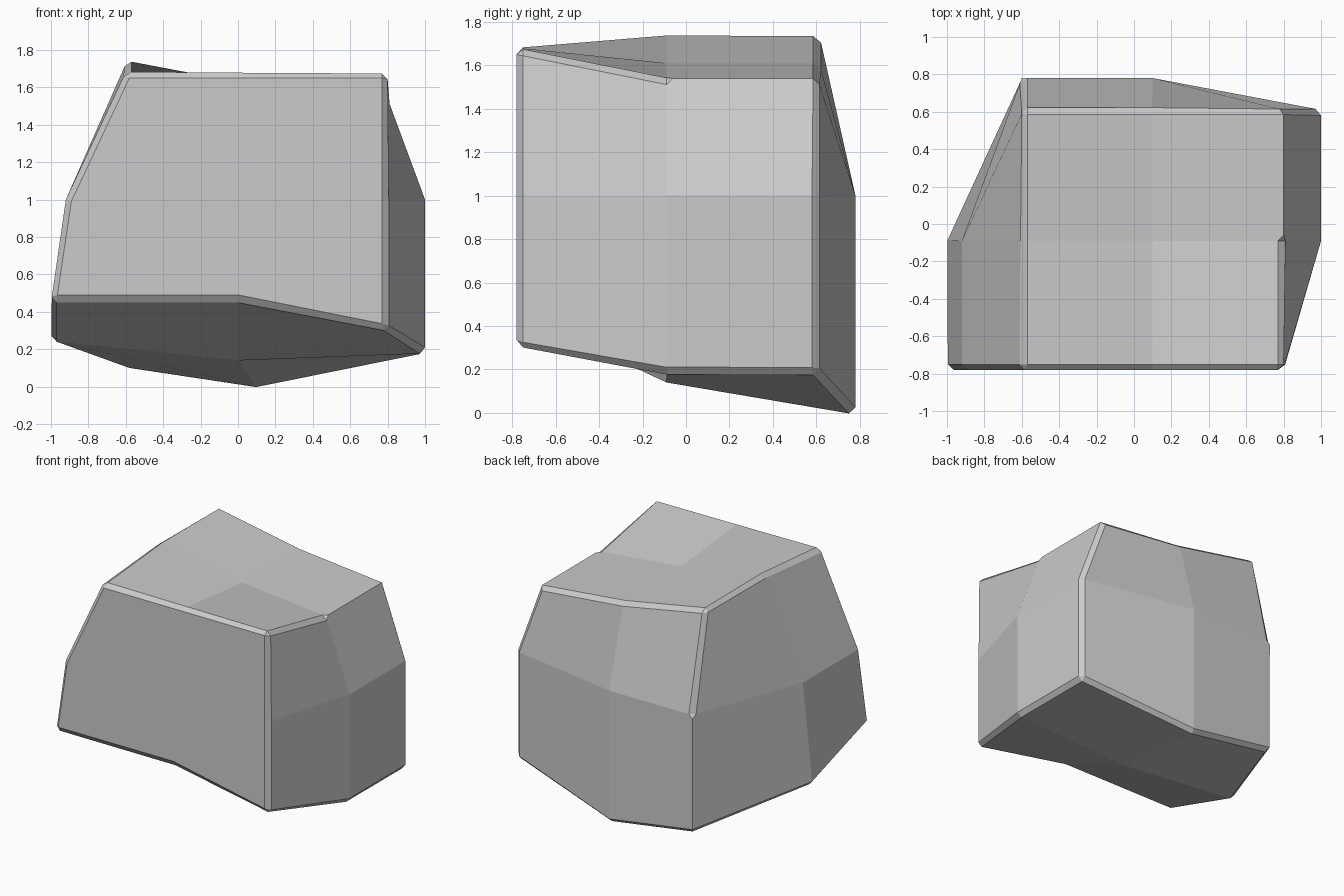
import bpy, bmesh, math

if "Cube" in bpy.data.objects:
    bpy.data.objects.remove(bpy.data.objects["Cube"])

# Rock: a cube with one cut per axis, pushed into shape, sharp edges chamfered
# Each layer has three rows (front, middle, back) of left, centre, right points
bottom = [[(-1, -.78, .46), (0, -.78, .46), (.8, -.78, .3)],
          [(-1, -.09, .24), (0, -.09, .14), (1, -.09, .18)],
          [(-.6, .78, .1), (.1, .78, -.005), (1, .61, .18)]]
middle = [[(-.92, -.78, 1), (.1, -.78, 1), (.8, -.78, 1)],
          [(-.92, -.09, 1), None, (1, -.09, 1)],
          [(-.6, .78, 1), (.1, .78, 1), (1, .61, 1)]]
top = [[(-.6, -.78, 1.68), (.1, -.78, 1.68), (.8, -.78, 1.68)],
       [(-.6, -.09, 1.74), (.1, -.09, 1.61), (.8, -.09, 1.54)],
       [(-.6, .615, 1.74), (.1, .615, 1.61), (.8, .615, 1.54)]]
layers = [bottom, middle, top]

bm = bmesh.new()
v = {}
for k, layer in enumerate(layers):
    for j, row in enumerate(layer):
        for i, p in enumerate(row):
            if p:
                v[i, j, k] = bm.verts.new(p)

# Skin the six sides, two by two quads each
for axis in range(3):
    for side in (0, 2):
        for a in (0, 1):
            for b in (0, 1):
                quad = []
                for da, db in ((0, 0), (1, 0), (1, 1), (0, 1)):
                    key = [a + da, b + db]
                    key.insert(axis, side)
                    quad.append(v[tuple(key)])
                bm.faces.new(quad)
bmesh.ops.recalc_face_normals(bm, faces=bm.faces)

# Chamfer the sharp edges; the lower back-left corner stays crisp
crisp = {v[0, 2, 0], v[0, 2, 1]}
sharp = [e for e in bm.edges
         if e.calc_face_angle() > math.radians(67) and set(e.verts) != crisp]
bmesh.ops.bevel(bm, geom=sharp, offset=0.03, offset_type='OFFSET',
                segments=1, profile=0.5, affect='EDGES', clamp_overlap=True)

mesh = bpy.data.meshes.new("rock")
bm.to_mesh(mesh)
bm.free()
rock = bpy.data.objects.new("rock", mesh)
bpy.context.collection.objects.link(rock)
